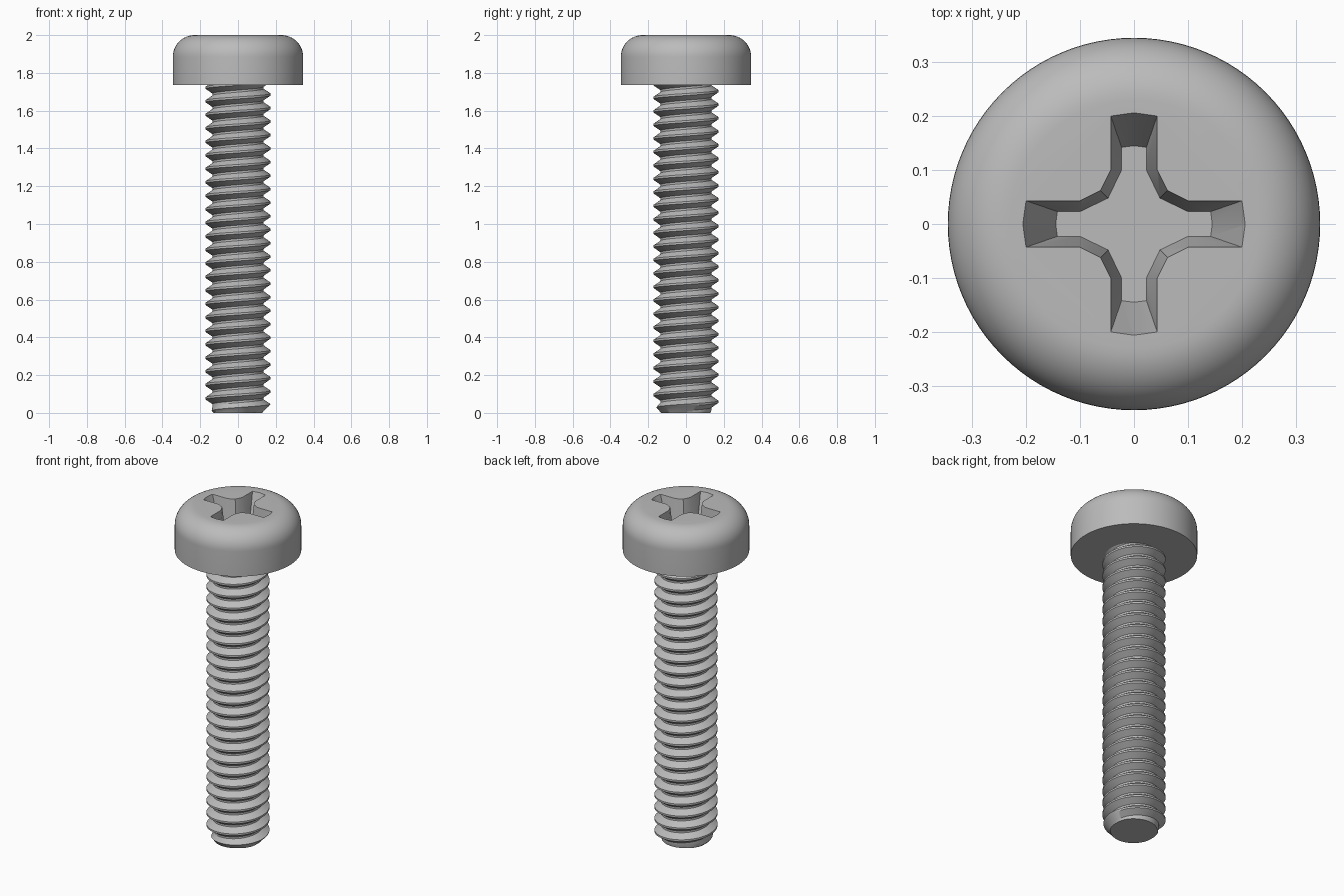
import bpy, bmesh, math

cube = bpy.data.objects.get("Cube")
if cube:
    bpy.data.objects.remove(cube, do_unlink=True)

steel = bpy.data.materials.new("grey_steel")
steel.use_nodes = True
GREY = (0.5, 0.5, 0.5, 1)
steel.diffuse_color = GREY
steel.node_tree.nodes["Principled BSDF"].inputs["Base Color"].default_value = GREY

HEAD_R, HEAD_Z, TOP, FILLET = 0.345, 1.735, 2.0, 0.115
CREST_R, ROOT_R, PITCH = 0.172, 0.135, 0.0715
SEGS = 96


def make_object(name, bm):
    bmesh.ops.recalc_face_normals(bm, faces=bm.faces)
    mesh = bpy.data.meshes.new(name)
    bm.to_mesh(mesh)
    bm.free()
    obj = bpy.data.objects.new(name, mesh)
    mesh.materials.append(steel)
    bpy.context.collection.objects.link(obj)
    return obj


def select_only(obj):
    bpy.ops.object.select_all(action="DESELECT")
    obj.select_set(True)
    bpy.context.view_layer.objects.active = obj


def loft(rings):
    """Closed solid through rings of points with equal counts."""
    bm = bmesh.new()
    rows = [[bm.verts.new(p) for p in ring] for ring in rings]
    n = len(rows[0])
    for a, b in zip(rows, rows[1:]):
        for i in range(n):
            k = (i + 1) % n
            bm.faces.new((a[i], a[k], b[k], b[i]))
    bm.faces.new(rows[0][::-1])
    bm.faces.new(rows[-1])
    return bm


def circle(r, z):
    steps = [math.tau * i / SEGS for i in range(SEGS)]
    return [(r * math.cos(t), r * math.sin(t), z) for t in steps]


# Pan head: straight side with a rounded top edge
rings = [circle(HEAD_R, HEAD_Z)]
for i in range(13):
    a = math.pi / 2 * i / 12
    rings.append(circle(HEAD_R - FILLET + FILLET * math.cos(a),
                        TOP - FILLET + FILLET * math.sin(a)))
head = make_object("head", loft(rings))

# Tapered cross recess, cut from the head
rim_arm = [(0.1, -0.043), (0.2, -0.043), (0.206, 0), (0.2, 0.043),
           (0.1, 0.043), (0.062, 0.062)]
floor_arm = [(0.1, -0.023), (0.142, -0.023), (0.145, 0), (0.142, 0.023),
             (0.1, 0.023), (0.048, 0.048)]
DEPTH = 0.17


def cross_ring(t):
    """Cross outline; t = 0 on the floor and 1 at the rim."""
    ring = []
    for q in range(4):
        c, s = ((1, 0), (0, 1), (-1, 0), (0, -1))[q]
        for f, r in zip(floor_arm, rim_arm):
            x, y = (f[j] + (r[j] - f[j]) * t for j in (0, 1))
            ring.append((x * c - y * s, x * s + y * c, TOP - DEPTH * (1 - t)))
    return ring


cutter = make_object("recess_cutter", loft([cross_ring(0), cross_ring(1.1)]))
cutter.hide_render = True
cut = head.modifiers.new("recess", "BOOLEAN")
cut.operation = "DIFFERENCE"
cut.solver = "EXACT"
cut.object = cutter
select_only(head)
bpy.ops.object.modifier_apply(modifier=cut.name)
bpy.data.objects.remove(cutter, do_unlink=True)

# Threaded shank: one helical sheet, each turn welded to the next
profile = [(0, ROOT_R), (0.15, ROOT_R), (0.5, CREST_R), (0.65, CREST_R)]
P = len(profile)
turns = math.ceil(HEAD_Z / PITCH) + 3
bm = bmesh.new()
cols = []
for i in range(SEGS):
    t = i / SEGS
    col = []
    for j in range((turns + 1) * P):
        off, r = profile[j % P]
        z = PITCH * (j // P + off + t - 2)
        r = min(r, 0.128 + max(z, 0))    # chamfered tip
        col.append(bm.verts.new((r * math.cos(math.tau * t),
                                 r * math.sin(math.tau * t), z)))
    cols.append(col)
for i in range(SEGS):
    a = cols[i]
    b = cols[i + 1] if i + 1 < SEGS else cols[0][P:]
    for j in range(turns * P - 1):
        bm.faces.new((a[j], b[j], b[j + 1], a[j + 1]))

# Trim both ends flat and close them
for z, up in ((0, -1), (HEAD_Z + 0.005, 1)):
    cut_geom = bmesh.ops.bisect_plane(
        bm, geom=bm.verts[:] + bm.edges[:] + bm.faces[:], dist=1e-6,
        plane_co=(0, 0, z), plane_no=(0, 0, up), clear_outer=True)["geom_cut"]
    rim = [e for e in cut_geom if isinstance(e, bmesh.types.BMEdge)]
    bmesh.ops.holes_fill(bm, edges=rim, sides=0)
shank = make_object("threaded_shank", bm)

for obj in (head, shank):
    select_only(obj)
    bpy.ops.object.shade_smooth_by_angle(angle=math.radians(30))
